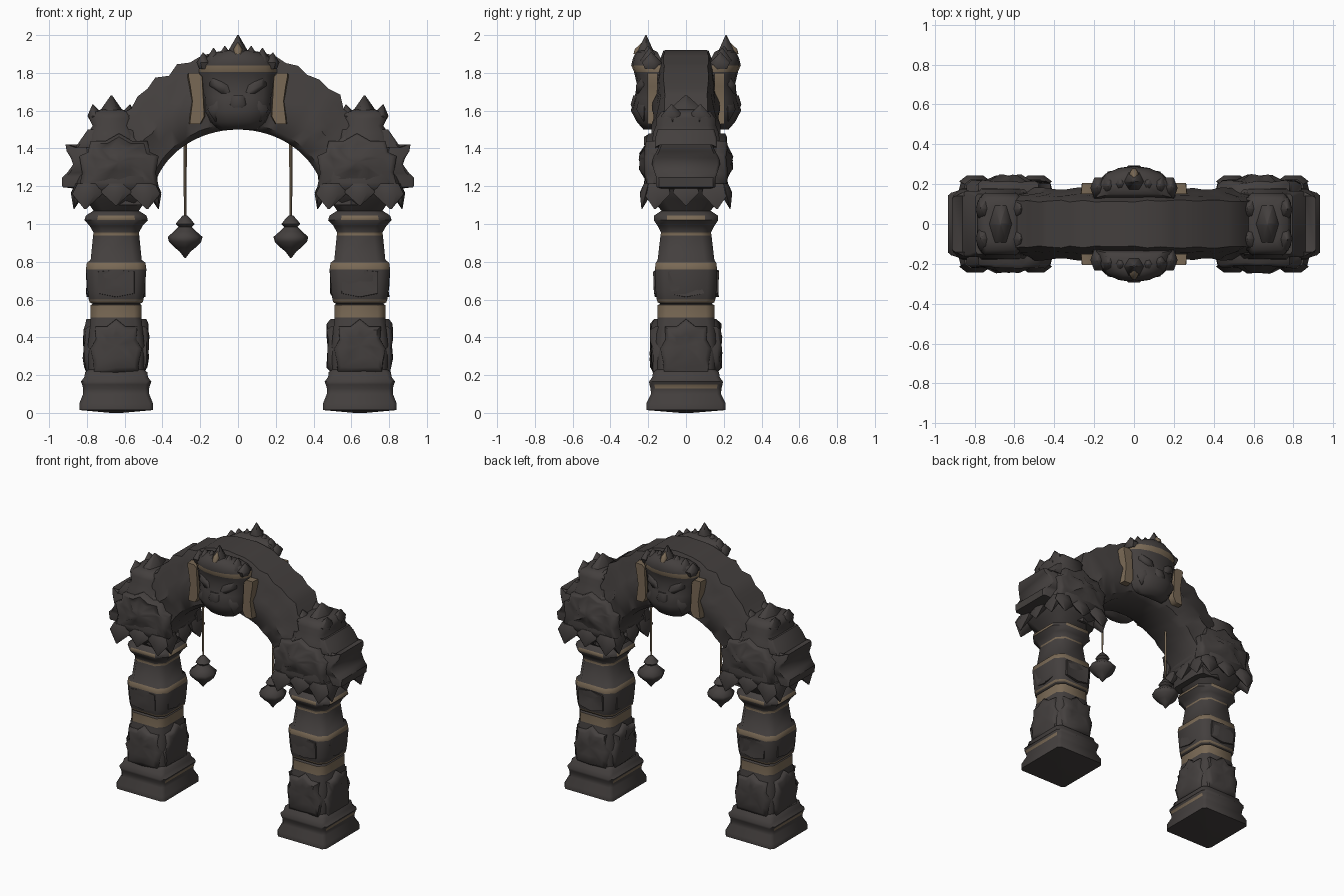
import bpy, bmesh, math, random
from mathutils import Vector

random.seed(4)
if bpy.data.objects.get("Cube"):
    bpy.data.objects.remove(bpy.data.objects["Cube"], do_unlink=True)


def material(name, col):
    m = bpy.data.materials.new(name)
    m.use_nodes = True
    m.diffuse_color = (*col, 1)
    m.node_tree.nodes["Principled BSDF"].inputs["Base Color"].default_value = (*col, 1)
    return m


STONE = material("dark stone", (0.057, 0.05, 0.048))
GOLD = material("dull gold", (0.19, 0.14, 0.09))


def loft(name, rings, gold=None, angle=62):
    """Skin rings of points; gold(centre) picks the gold faces."""
    bm = bmesh.new()
    loops = [[bm.verts.new(p) for p in r] for r in rings]
    n = len(loops[0])
    for a, b in zip(loops, loops[1:]):
        for i in range(n):
            j = (i + 1) % n
            bm.faces.new((a[i], a[j], b[j], b[i]))
    for lp in (loops[0], loops[-1]):
        mid = bm.verts.new(sum((v.co for v in lp), Vector()) / n)
        for i in range(n):
            bm.faces.new((lp[i], lp[(i + 1) % n], mid))
    bmesh.ops.recalc_face_normals(bm, faces=bm.faces)
    for f in bm.faces:
        f.material_index = int(bool(gold and gold(f.calc_center_median())))
    me = bpy.data.meshes.new(name)
    bm.to_mesh(me)
    bm.free()
    me.materials.append(STONE)
    me.materials.append(GOLD)
    ob = bpy.data.objects.new(name, me)
    bpy.context.collection.objects.link(ob)
    bpy.ops.object.select_all(action='DESELECT')
    ob.select_set(True)
    bpy.context.view_layer.objects.active = ob
    bpy.ops.object.shade_smooth_by_angle(angle=math.radians(angle))


def octagon(cx, z, hx, hy, cut):
    """Square ring with cut corners."""
    a, b = hx * (1 - cut), hy * (1 - cut)
    pts = [(hx, -b), (hx, b), (a, hy), (-a, hy), (-hx, b), (-hx, -b), (-a, -hy), (a, -hy)]
    return [Vector((cx + x, y, z)) for x, y in pts]


def boss(name, half, layers, cx, normal):
    """Carved relief facing `normal`, mirrored from half an outline; layers are (scale, distance)."""
    out = half + [(-u, z) for u, z in reversed(half) if u > 0]
    mz = sum(z for _, z in out) / len(out)
    nrm = Vector(normal)
    side = Vector((0, 0, 1)).cross(nrm)
    rings = []
    for k, (s, d) in enumerate(layers):
        rings.append([Vector((cx, 0, mz + (z - mz) * s)) + side * u * s + nrm * (d + random.uniform(-.008, .008) * (k > 0))
                      for u, z in out])
    loft(name, rings)


def spike(name, base, tip, rx, ry, gold=None):
    """Faceted pointed leaf with a swollen middle."""
    b, t = Vector(base), Vector(tip)
    rings = []
    for f, s in ((0, .75), (.4, 1), (.97, .06)):
        c = b.lerp(t, f)
        rings.append([c + Vector((rx * s * math.cos(a), ry * s * math.sin(a), 0))
                      for a in (i * math.pi / 3 for i in range(6))])
    loft(name, rings, gold)


SIDES = {"front": (0, -1, 0), "back": (0, 1, 0), "left": (1, 0, 0), "right": (-1, 0, 0)}

# Pillar profile: height, half width, half depth, corner cut
PILLAR = [(0, .03, .03, .06), (.015, .195, .21, .1), (.05, .195, .21, .1), (.10, .175, .185, .12),
          (.13, .175, .188, .13), (.15, .18, .193, .13), (.165, .187, .196, .13), (.19, .168, .178, .13),
          (.215, .165, .175, .16), (.23, .145, .155, .2), (.35, .15, .16, .2), (.49, .135, .15, .25),
          (.505, .135, .15, .3), (.57, .135, .15, .3), (.577, .125, .135, .3), (.585, .14, .15, .3),
          (.60, .145, .155, .3), (.64, .15, .16, .3), (.76, .16, .165, .3), (.795, .155, .16, .3),
          (.81, .135, .15, .35), (.94, .122, .135, .4), (.955, .12, .132, .4), (.99, .14, .15, .4),
          (1.02, .168, .17, .4), (1.045, .16, .168, .4), (1.07, .12, .13, .4), (1.13, .16, .18, .35),
          (1.19, .2, .215, .3), (1.22, .21, .22, .3), (1.3, .19, .2, .3), (1.4, .17, .19, .3), (1.47, .13, .16, .4)]
BANDS = ((.5, .571), (.585, .6), (.76, .8), (.94, .956))


def pillar_gold(c):
    collar = 1.02 < c.z < 1.046 and min(abs(abs(c.x) - .645), abs(c.y)) < .05
    plinth = .13 < c.z < .15 and abs(c.y) < .05
    return collar or plinth or any(a < c.z < b for a, b in BANDS)


# Half outlines of the carved reliefs
FOOT_LEAF = [(0, .21), (.12, .215), (.125, .27), (.14, .34), (.11, .39), (.115, .46), (.05, .46), (0, .5)]
WAIST_PANEL = [(0, .61), (.1, .63), (.1, .75), (0, .76)]
CAP_FACE = [(0, 1.17), (.1, 1.2), (.21, 1.2), (.195, 1.27), (.21, 1.36), (.165, 1.38), (.15, 1.44), (.07, 1.44), (0, 1.48)]
CAP_INNER = [(0, 1.18), (.16, 1.2), (.16, 1.25), (.15, 1.3), (.15, 1.38), (.09, 1.4), (0, 1.43)]
# Wing tiers: height, outward reach, half depth
WING = [(1.185, .2, .12), (1.195, .285, .155), (1.245, .288, .157), (1.27, .26, .165), (1.315, .228, .18),
        (1.35, .24, .175), (1.385, .262, .155), (1.42, .268, .14), (1.405, .215, .165), (1.45, .185, .165), (1.5, .15, .15)]

for s, label in ((1, "left"), (-1, "right")):
    cx = s * .645
    loft(label + "_pillar", [octagon(cx, *r) for r in PILLAR], pillar_gold, 50)
    for side, n in SIDES.items():
        along_x = n[0] != 0
        d = .135 if along_x else .15
        boss(f"{label}_foot_leaf_{side}", FOOT_LEAF, [(1, d - .03), (.97, d + .018), (.8, d + .034), (.45, d + .035)], cx, n)
        boss(f"{label}_waist_panel_{side}", WAIST_PANEL, [(1, d - .01), (.95, d + .018), (.6, d + .014)], cx, n)
        # Hanging leaves under the capital
        e = .19 if along_x else .2
        nrm, tan = Vector(n), Vector((0, 0, 1)).cross(Vector(n))
        for k in (-1, 0, 1):
            p = Vector((cx, 0, 1.215)) + nrm * e + tan * k * .145
            tip = p + nrm * .035 + tan * k * .02 + Vector((0, 0, -.14 if k else -.12))
            spike(f"{label}_hanging_leaf_{side}", p, tip, .035 if along_x else .08, .08 if along_x else .035)
    # Capital reliefs: broad on front and back, tiered wing outward, small one inward
    for side in ("front", "back"):
        boss(f"{label}_capital_face_{side}", CAP_FACE,
             [(1, .14), (1, .2), (.88, .215), (.62, .21), (.3, .243)], s * .63, SIDES[side])
    loft(label + "_capital_wing", [octagon(cx + s * (r - .1) / 2, z, (r + .1) / 2, hy, .08) for z, r, hy in WING], angle=50)
    boss(label + "_capital_inner", CAP_INNER, [(1, .1), (.95, .195), (.6, .215)], cx, (-s, 0, 0))
    # Shoulder crown where the arch leaves the capital
    kx = s * .67
    loft(label + "_shoulder_crown",
         [octagon(kx, *r) for r in ((1.4, .15, .18, .3), (1.48, .125, .175, .3), (1.52, .1, .16, .3),
                                    (1.56, .118, .155, .3), (1.595, .1, .13, .3), (1.605, .06, .09, .3))])
    spike(label + "_crown_peak", (kx, 0, 1.52), (kx, 0, 1.685), .07, .13)
    for dx, y in ((.1, .07), (.1, -.07), (-.1, .07), (-.1, -.07)):
        spike(label + "_crown_point", (kx + dx * .7, y, 1.53), (kx + dx, y * 1.1, 1.635), .045, .07)

# Arch: an elliptical sweep with moulded flanks and a lumpy back
FLANK = [(0, .11), (.08, .155), (.3, .165), (.48, .178), (.6, .155), (.85, .14), (1, .115)]
rings = []
STEPS = 36
for i in range(STEPS + 1):
    a = math.pi * i / STEPS
    lump = .02 * (i % 2) - .02 + random.uniform(-.01, .01) if abs(math.cos(a)) > .2 else 0
    inner = Vector((.46 * math.cos(a), 0, 1.1 + .4 * math.sin(a)))
    outer = Vector(((.76 + lump) * math.cos(a), 0, 1.1 + (.82 + lump) * math.sin(a)))
    ring = [inner.lerp(outer, t) + Vector((0, y + random.uniform(-.006, .006), 0)) for t, y in FLANK]
    ring += [Vector((p.x, -p.y, p.z)) for p in reversed(ring)]
    rings.append(ring)
loft("arch", rings, angle=50)

# Crest masks on both faces of the arch top: height, half width, inner and outer distance
MASK = [(1.5, .1, .17, .225), (1.54, .15, .14, .26), (1.6, .18, .13, .292), (1.67, .185, .13, .272), (1.74, .2, .13, .26),
        (1.805, .21, .13, .275), (1.84, .205, .13, .29), (1.88, .18, .135, .28), (1.91, .12, .15, .265), (1.92, .06, .17, .24)]
ARC = [math.pi * i / 8 for i in range(9)]
for side, sy in (("front", -1), ("back", 1)):
    loft("crest_mask_" + side,
         [[Vector((hw * math.cos(a), sy * (y0 + (y1 - y0) * math.sin(a) ** .8), z)) for a in ARC] for z, hw, y0, y1 in MASK],
         lambda c: 1.805 < c.z < 1.84)
    # Snout, cheeks and brows
    for name, x, z, tx, tz, w in (("snout", 0, 1.68, 0, 1.56, .06), ("cheek", .09, 1.65, .12, 1.54, .06),
                                  ("brow", .06, 1.69, .14, 1.8, .06)):
        for m in ((1, -1) if x else (1,)):
            spike(f"{name}_{side}", (m * x, sy * (.25 - x * .3), z), (m * tx, sy * (.26 - tx * .3), tz), w, .045)
    # Crown of pointed leaves with a central jewel
    for x, z, w in ((0, 2.005, .065), (.07, 1.945, .05), (.13, 1.935, .045), (.185, 1.91, .04)):
        for m in ((1, -1) if x else (1,)):
            spike("crest_leaf_" + side, (m * x * .95, sy * (.215 - x * .2), 1.82), (m * x, sy * (.212 - x * .15), z), w, .06)
    spike("crest_jewel_" + side, (0, sy * .262, 1.9), (0, sy * .23, 1.965), .025, .025, lambda c: True)
    # Gold side scrolls
    for m in (1, -1):
        path = ((1.53, .228, .032), (1.57, .215, .042), (1.65, .212, .034), (1.73, .22, .038), (1.78, .226, .042), (1.8, .235, .03))
        loft("crest_scroll_" + side,
             [[Vector((m * x + hw * u, sy * (.15 + v), z)) for u, v in ((-1, 0), (-.85, .055), (.85, .055), (1, 0))]
              for z, x, hw in path], lambda c: True)

# Hanging lamps
LAMP = [(1.045, .012), (1.02, .035), (1.0, .05), (.985, .035), (.96, .06), (.932, .092), (.905, .085), (.875, .055),
        (.855, .03), (.82, .003)]


def turned(cx, profile, n):
    return [[Vector((cx + r * math.cos(i * math.tau / n), r * math.sin(i * math.tau / n), z)) for i in range(n)]
            for z, r in profile]


for s, label in ((1, "left"), (-1, "right")):
    loft(label + "_lamp", turned(s * .28, LAMP, 8))
    loft(label + "_lamp_cord", turned(s * .28, ((1.02, .006), (1.44, .01)), 4), lambda c: True)
